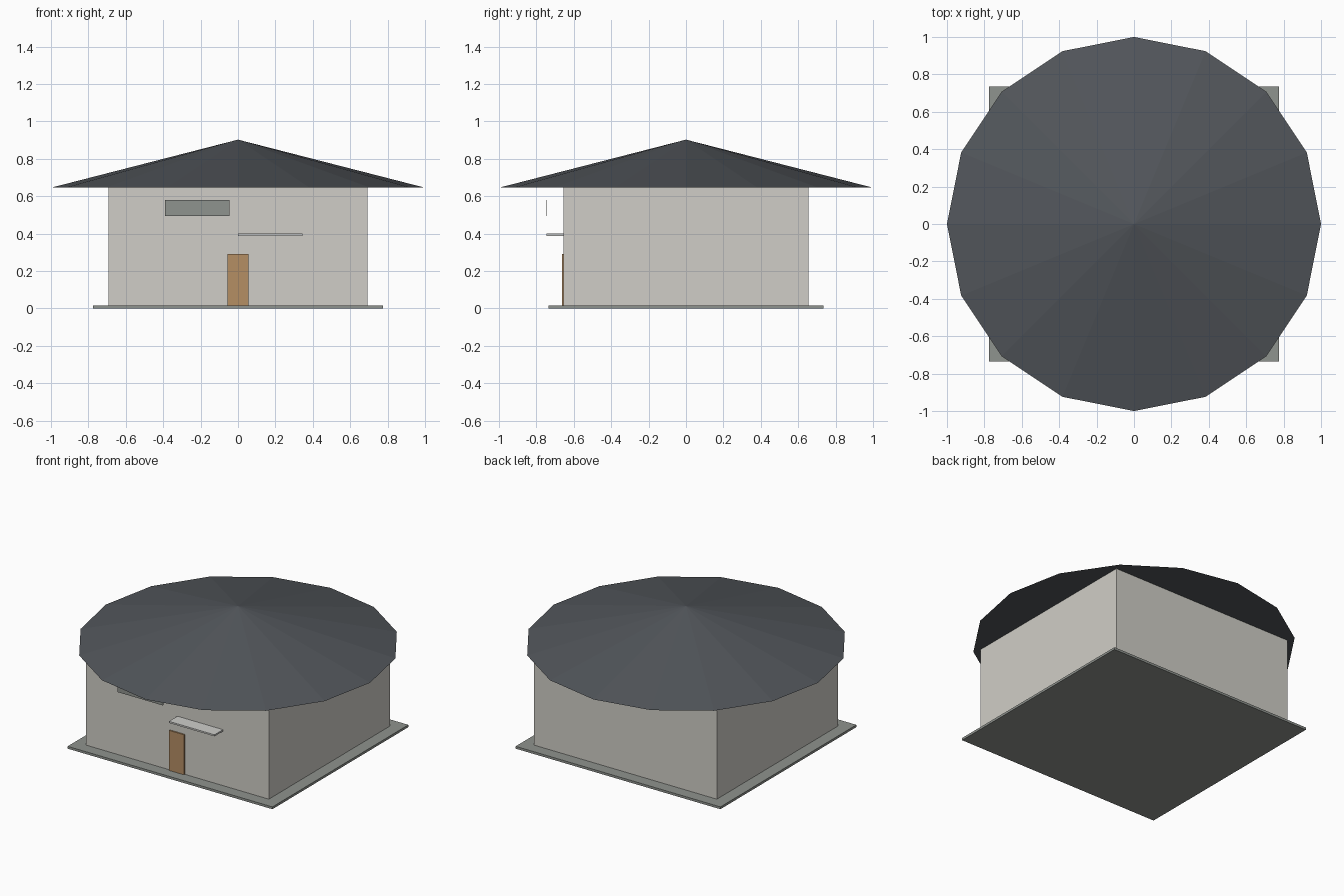
import bpy
import math

if "Cube" in bpy.data.objects:
    bpy.data.objects.remove(bpy.data.objects["Cube"])


def material(name, rgb):
    # sRGB 0-255 to linear
    m = bpy.data.materials.new(name)
    lin = [((c / 255 + 0.055) / 1.055) ** 2.4 for c in rgb]
    m.diffuse_color = (*lin, 1)
    m.use_nodes = True
    m.node_tree.nodes["Principled BSDF"].inputs["Base Color"].default_value = m.diffuse_color
    return m


def box(name, x, y, z, mat):
    # Box from its (min, max) range on each axis
    ranges = (x, y, z)
    bpy.ops.mesh.primitive_cube_add(size=1, location=[(a + b) / 2 for a, b in ranges])
    ob = bpy.context.object
    ob.name = name
    ob.scale = [b - a for a, b in ranges]
    bpy.ops.object.transform_apply(location=False, rotation=False, scale=True)
    ob.data.materials.append(mat)
    return ob


plaster = material("warm white plaster", (208, 206, 199))
concrete = material("grey concrete", (143, 147, 142))
slate = material("dark slate", (82, 86, 91))
wood = material("brown wood", (181, 142, 100))
pale = material("pale grey", (206, 206, 203))

# Ground slab and walls
box("base_slab", (-0.775, 0.775), (-0.735, 0.735), (0, 0.016), concrete)
box("walls", (-0.692, 0.692), (-0.655, 0.655), (0.016, 0.645), plaster)

# Entrance: door, canopy and the panel standing off the wall
box("door", (-0.056, 0.056), (-0.664, -0.655), (0.016, 0.29), wood)
box("door_canopy", (0.0, 0.345), (-0.747, -0.655), (0.388, 0.399), pale)
box("front_panel", (-0.39, -0.046), (-0.747, -0.742), (0.495, 0.58), concrete)

# Sixteen-sided conical roof
bpy.ops.mesh.primitive_cone_add(vertices=16, radius1=1, radius2=0, depth=0.257,
                                location=(0, 0, 0.645 + 0.257 / 2))
roof = bpy.context.object
roof.name = "roof"
roof.data.materials.append(slate)
